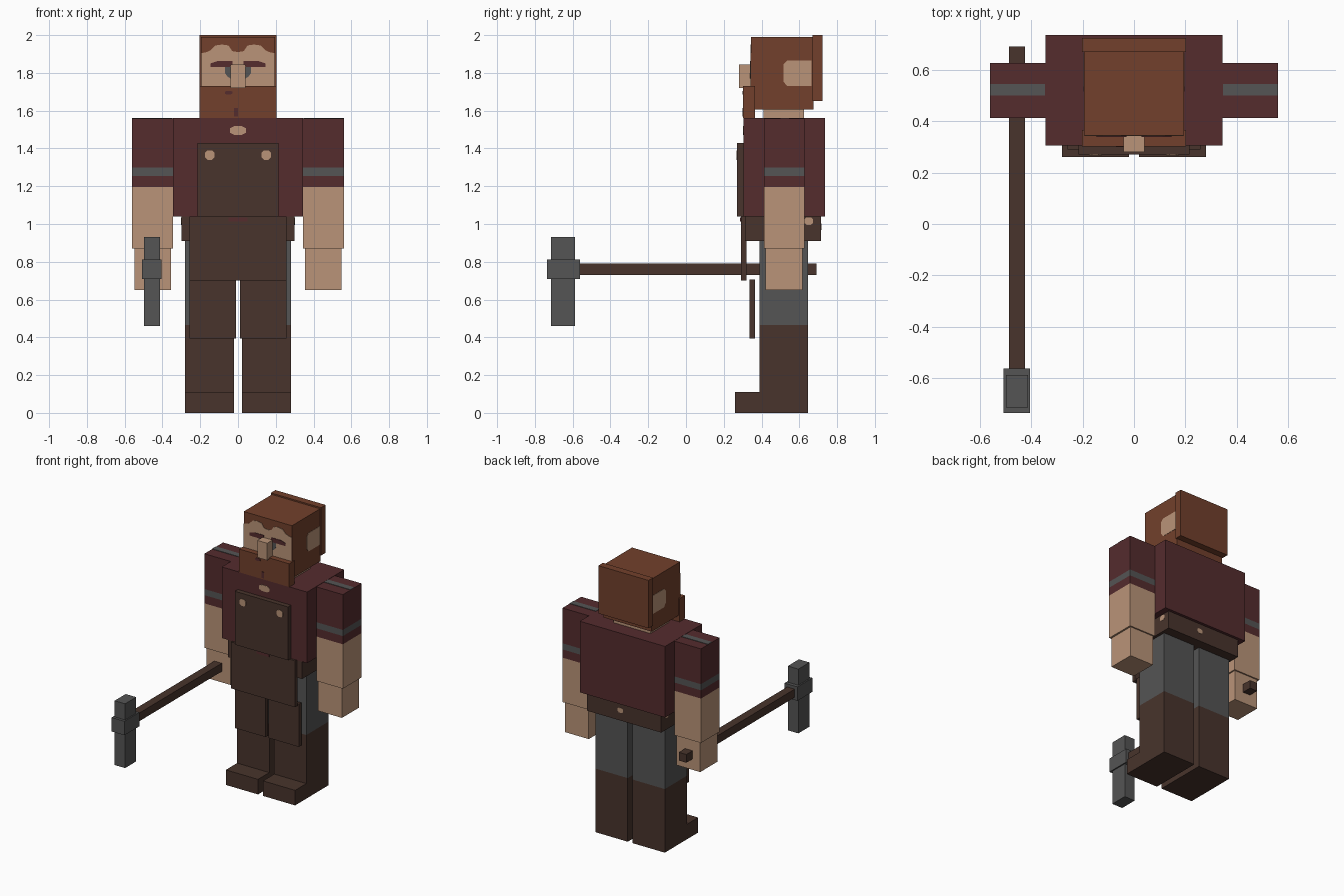
import bpy, bmesh
from mathutils import Vector

if "Cube" in bpy.data.objects:
    bpy.data.objects.remove(bpy.data.objects["Cube"])


def material(name, rgb):
    m = bpy.data.materials.new(name)
    m.diffuse_color = (*rgb, 1)
    m.use_nodes = True
    m.node_tree.nodes["Principled BSDF"].inputs["Base Color"].default_value = m.diffuse_color
    return m


MAROON = material("maroon cloth", (0.089, 0.025, 0.027))
BROWN = material("dark leather", (0.065, 0.034, 0.025))
SKIN = material("skin", (0.491, 0.296, 0.188))
HAIR = material("ginger hair", (0.168, 0.051, 0.025))
GREY = material("grey", (0.089, 0.089, 0.089))


def finish(name, bm, mats):
    bmesh.ops.recalc_face_normals(bm, faces=bm.faces)
    me = bpy.data.meshes.new(name)
    bm.to_mesh(me)
    bm.free()
    for m in mats:
        me.materials.append(m)
    ob = bpy.data.objects.new(name, me)
    bpy.context.collection.objects.link(ob)
    return ob


def box(name, x, y, z, *mats, cuts=()):
    """Box from ranges; cuts are heights (rising) that split it into colour bands."""
    bm = bmesh.new()
    bmesh.ops.create_cube(bm, size=1)
    lo, hi = (Vector(f(r) for r in (x, y, z)) for f in (min, max))
    for v in bm.verts:
        v.co = [(lo[i] + hi[i]) / 2 + v.co[i] * (hi[i] - lo[i]) for i in range(3)]
    for h in cuts:
        bmesh.ops.bisect_plane(bm, geom=bm.verts[:] + bm.edges[:] + bm.faces[:],
                               plane_co=(0, 0, h), plane_no=(0, 0, 1))
    for f in bm.faces:
        f.material_index = sum(f.calc_center_median().z > h for h in cuts)
    return finish(name, bm, mats)


def plate(name, outline, at, mat, axis="y", depth=0.003):
    """Thin painted plate from a 2D outline; it is drawn across the given axis."""
    place = {"x": lambda a, b, d: (d, a, b), "y": lambda a, b, d: (a, d, b)}[axis]
    bm = bmesh.new()
    face = bm.faces.new([bm.verts.new(place(a, b, at)) for a, b in outline])
    ext = bmesh.ops.extrude_face_region(bm, geom=[face])["geom"]
    bmesh.ops.translate(bm, vec=place(0, 0, depth),
                        verts=[v for v in ext if isinstance(v, bmesh.types.BMVert)])
    return finish(name, bm, [mat])


def octagon(cx, cz, w, h):
    a, b = w / 4, h / 4
    pts = [(-2, -1), (-1, -2), (1, -2), (2, -1), (2, 1), (1, 2), (-1, 2), (-2, 1)]
    return [(cx + p * a, cz + q * b) for p, q in pts]


# Head
box("head", (-0.195, 0.195), (0.345, 0.675), (1.605, 1.99), HAIR)
box("back_hair", (-0.203, 0.203), (0.67, 0.723), (1.65, 2.0), HAIR)
box("beard", (-0.203, 0.203), (0.302, 0.365), (1.56, 1.73), HAIR)
box("neck", (-0.15, 0.15), (0.41, 0.625), (1.55, 1.61), SKIN)
box("nose", (-0.04, 0.04), (0.28, 0.35), (1.72, 1.845), SKIN)

# Face skin with an uneven hairline, mirrored from one half
half = [(0, 1.91), (0.03, 1.915), (0.05, 1.945), (0.085, 1.95), (0.12, 1.945),
        (0.145, 1.92), (0.165, 1.91), (0.193, 1.905), (0.193, 1.72)]
plate("face", half + [(-a, b) for a, b in reversed(half[1:])], 0.342, SKIN)
plate("mouth", octagon(-0.05, 1.695, 0.04, 0.02), 0.299, MAROON)
box("beard_parting", (-0.02, 0.0), (0.299, 0.303), (1.57, 1.615), MAROON)

# Torso, belt and bib
box("torso", (-0.345, 0.345), (0.305, 0.735), (1.04, 1.56), MAROON)
box("belt", (-0.3, 0.3), (0.312, 0.715), (0.91, 1.04), BROWN)
box("bib", (-0.215, 0.215), (0.27, 0.306), (1.04, 1.43), BROWN)
box("apron", (-0.258, 0.258), (0.29, 0.32), (0.70, 1.04), BROWN)
plate("collar_opening", octagon(0, 1.495, 0.085, 0.045), 0.302, SKIN)
box("apron_trim", (-0.05, 0.05), (0.287, 0.291), (1.012, 1.035), MAROON)
plate("belt_stud_back", octagon(0.03, 0.985, 0.045, 0.035), 0.714, SKIN)

for side, s in (("left", 1), ("right", -1)):
    # Painted head details and bib buttons
    ear = [(0.515, 1.755), (0.535, 1.73), (0.665, 1.73), (0.665, 1.865),
           (0.535, 1.865), (0.515, 1.845)]
    plate(side + "_ear", ear, s * 0.194, SKIN, "x", s * 0.003)
    brow = [(0.03, 1.84), (0.045, 1.83), (0.145, 1.83), (0.145, 1.85),
            (0.11, 1.862), (0.03, 1.862)]
    plate(side + "_brow", [(s * a, b) for a, b in brow], 0.339, MAROON)
    eye = [(0.03, 1.765), (0.055, 1.78), (0.07, 1.80), (0.07, 1.83), (0.03, 1.83)]
    plate(side + "_eye", [(s * a, b) for a, b in eye], 0.339, GREY)
    plate(side + "_bib_button", octagon(s * 0.15, 1.365, 0.05, 0.05), 0.267, SKIN)
    plate(side + "_belt_stud", octagon(0.65, 1.015, 0.045, 0.04),
          s * 0.299, SKIN, "x", s * 0.003)

    # Arm: forearm, cuff, stripe and sleeve bands
    box(side + "_arm", (s * 0.345, s * 0.56), (0.412, 0.627), (0.87, 1.558),
        SKIN, MAROON, GREY, MAROON, cuts=(1.195, 1.255, 1.30))
    box(side + "_shoulder_stripe", (s * 0.347, s * 0.56), (0.50, 0.545),
        (1.557, 1.561), GREY)
    box(side + "_hand", (s * 0.355, s * 0.547), (0.42, 0.617), (0.65, 0.872), SKIN)

    # Leg with boot, toe and apron flap
    box(side + "_leg", (s * 0.02, s * 0.28), (0.39, 0.645), (0, 0.95),
        BROWN, GREY, cuts=(0.465,))
    box(side + "_toe", (s * 0.02, s * 0.28), (0.26, 0.392), (0, 0.11), BROWN)
    box(side + "_apron_flap", (s * 0.011, s * 0.258), (0.335, 0.365),
        (0.393, 0.705), BROWN)

# Hammer held in the right hand
box("hammer_shaft", (-0.486, -0.425), (-0.57, 0.69), (0.73, 0.79), BROWN)
box("hammer_collar", (-0.508, -0.404), (-0.735, -0.562), (0.71, 0.812), GREY)
box("hammer_head", (-0.498, -0.413), (-0.715, -0.587), (0.46, 0.93), GREY)
